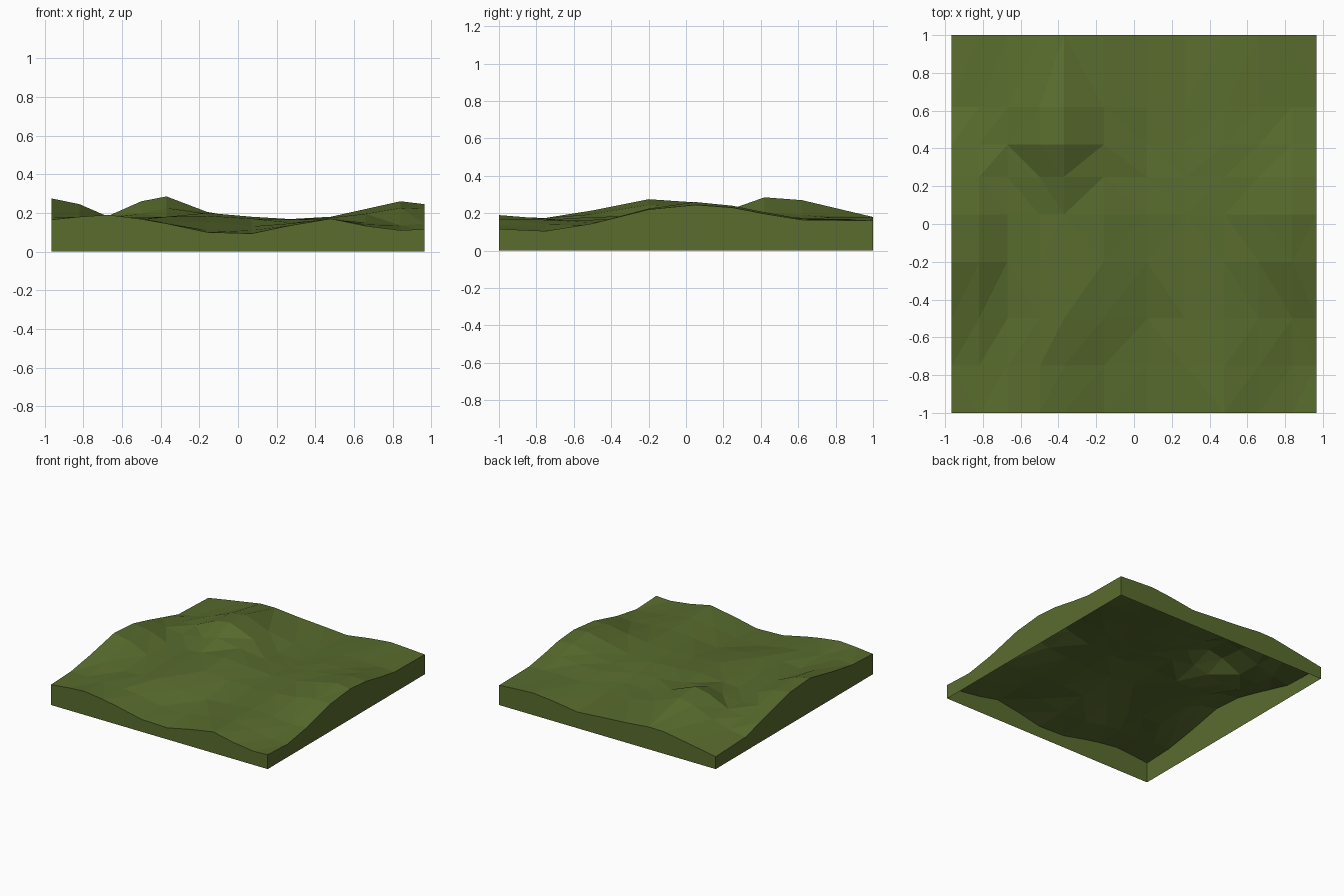
import bpy
import bmesh

if "Cube" in bpy.data.objects:
    bpy.data.objects.remove(bpy.data.objects["Cube"])

# Grid lines of the terrain, closer together where the ground changes quickly
XS = [-.965, -.82, -.67, -.5, -.37, -.16, .07, .27, .48, .66, .84, .965]
YS = [-1, -.75, -.5, -.2, .05, .25, .42, .62, 1]

# Ground height in hundredths: one row per y line, front to back
HEIGHTS = [
    [16.5, 18, 19, 16.8, 14.5, 10, 9.3, 13.5, 17, 13.3, 11, 11.6],
    [17.5, 17.5, 17, 16.5, 15, 11, 11, 14.5, 16.5, 14, 11, 10.5],
    [21.5, 19.5, 16, 17, 18, 15.5, 13, 15, 16.5, 15, 13.5, 14.5],
    [27.5, 24.5, 18, 17.5, 18, 18.5, 17, 16.5, 17.5, 19.5, 22.5, 22],
    [25.8, 23.5, 18, 17, 18, 20, 18, 16.8, 18, 22, 26, 24.5],
    [21, 19, 17.5, 19.5, 22.5, 19.5, 16.5, 16, 18, 20.5, 24, 23],
    [16.5, 16.5, 18.5, 26, 28.5, 20.5, 15, 15, 18, 19, 20.5, 19.7],
    [11.3, 13.5, 18, 24.5, 27, 19, 15, 14.5, 17, 17.5, 17, 16.5],
    [10, 12.5, 15, 17.8, 18, 16, 14.5, 13, 16, 17.8, 16.8, 16],
]

bm = bmesh.new()

# Faceted ground surface
grid = [[bm.verts.new((x, y, h / 100)) for x, h in zip(XS, row)]
        for y, row in zip(YS, HEIGHTS)]
for j in range(len(YS) - 1):
    for i in range(len(XS) - 1):
        a, b = grid[j][i], grid[j][i + 1]
        c, d = grid[j + 1][i + 1], grid[j + 1][i]
        # Split each cell along the flatter diagonal
        if abs(a.co.z - c.co.z) < abs(b.co.z - d.co.z):
            tris = ((a, b, c), (a, c, d))
        else:
            tris = ((a, b, d), (b, c, d))
        for t in tris:
            bm.faces.new(t)

# Side walls: the border dropped to the floor, open underneath
border = [e for e in bm.edges if e.is_boundary]
skirt = bmesh.ops.extrude_edge_only(bm, edges=border)
for v in skirt["geom"]:
    if isinstance(v, bmesh.types.BMVert):
        v.co.z = 0
bmesh.ops.recalc_face_normals(bm, faces=bm.faces)
if grid[4][4].normal.z < 0 or grid[4][4].link_faces[0].normal.z < 0:
    bmesh.ops.reverse_faces(bm, faces=bm.faces)

mesh = bpy.data.meshes.new("grass_terrain")
bm.to_mesh(mesh)
bm.free()
terrain = bpy.data.objects.new("grass_terrain", mesh)
bpy.context.collection.objects.link(terrain)

# Grass green
grass = bpy.data.materials.new("grass")
grass.diffuse_color = (0.10, 0.15, 0.027, 1)
grass.use_nodes = True
grass.node_tree.nodes["Principled BSDF"].inputs["Base Color"].default_value = grass.diffuse_color
mesh.materials.append(grass)
